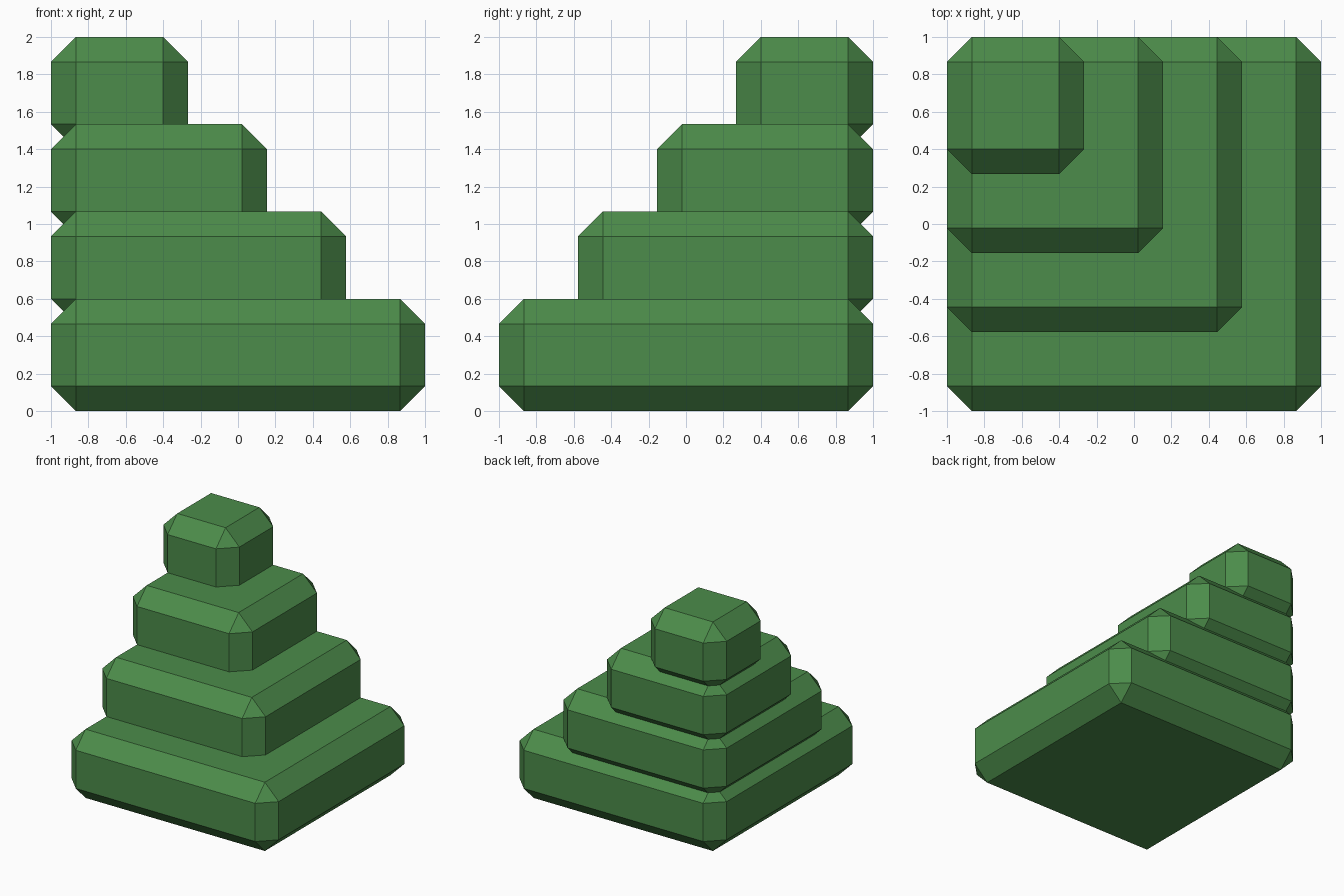
import bpy, bmesh
from mathutils import Matrix, Vector

if "Cube" in bpy.data.objects:
    bpy.data.objects.remove(bpy.data.objects["Cube"])

CHAMFER = 0.4 / 3      # leg of every edge chamfer
HEIGHT = 0.6           # height of one tier
RISE = 1.4 / 3         # tiers sink into the chamfer of the tier below
SHRINK = 1.9 / 4.5     # each tier is this much narrower

green = bpy.data.materials.new("leaf_green")
green.diffuse_color = (0.072, 0.262, 0.069, 1)
green.use_nodes = True
green.node_tree.nodes["Principled BSDF"].inputs["Base Color"].default_value = green.diffuse_color


def chamfered_box(name, size, centre):
    bm = bmesh.new()
    bmesh.ops.create_cube(bm, size=1, matrix=Matrix.Diagonal((*size, 1)))
    bmesh.ops.bevel(bm, geom=bm.edges[:], offset=CHAMFER, offset_type='OFFSET',
                    segments=1, profile=0.5, affect='EDGES')
    bmesh.ops.translate(bm, verts=bm.verts[:], vec=Vector(centre))
    mesh = bpy.data.meshes.new(name)
    bm.to_mesh(mesh)
    bm.free()
    mesh.materials.append(green)
    bpy.context.collection.objects.link(bpy.data.objects.new(name, mesh))


# four tiers, all flush with the back left corner
for i, name in enumerate(("base_tier", "second_tier", "third_tier", "top_tier")):
    w = 2 - i * SHRINK
    chamfered_box(name, (w, w, HEIGHT), (-1 + w / 2, 1 - w / 2, i * RISE + HEIGHT / 2))
